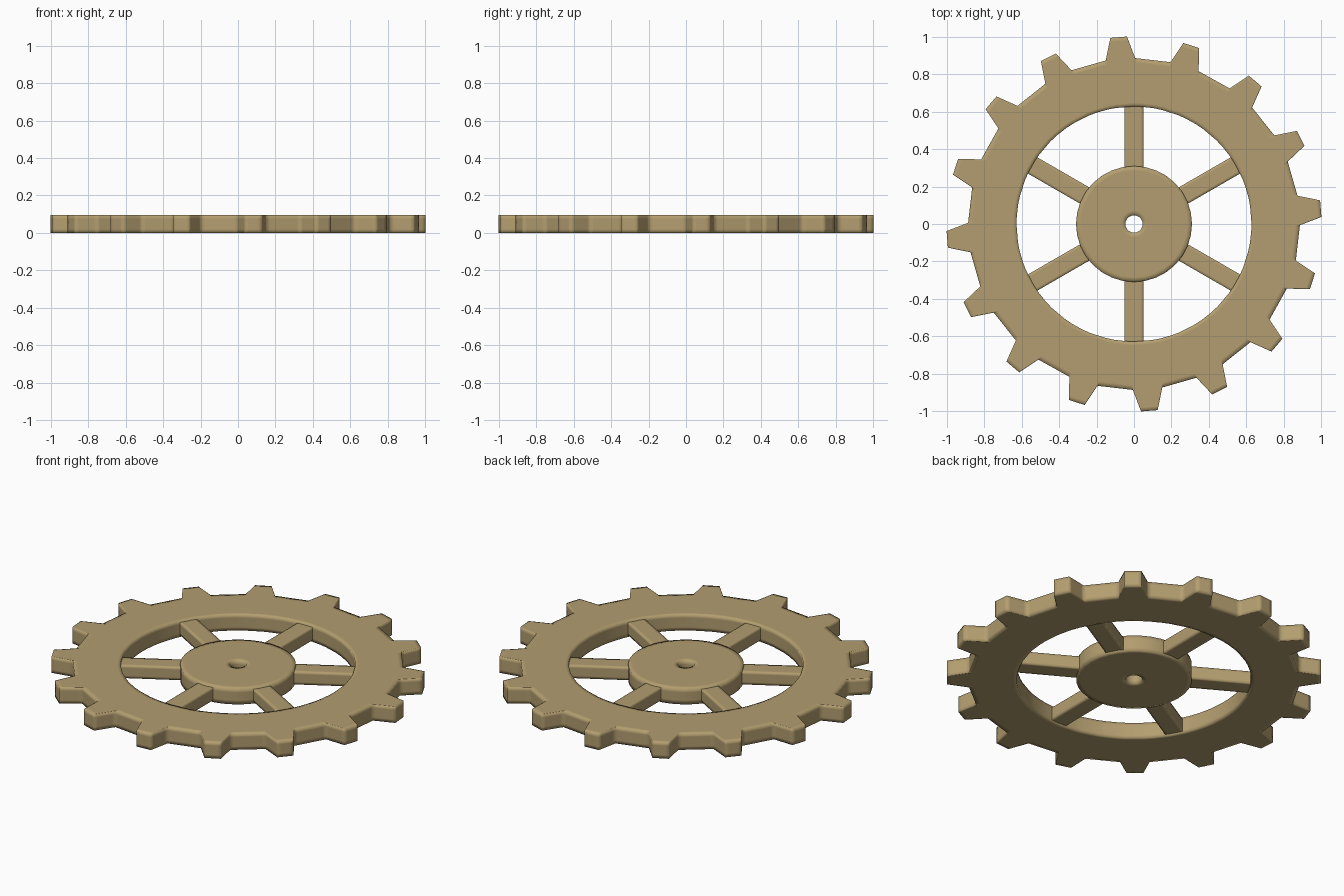
import bpy, bmesh
from math import radians, cos, sin, pi
from mathutils import Matrix

if "Cube" in bpy.data.objects:
    bpy.data.objects.remove(bpy.data.objects["Cube"])

H = 0.095          # gear thickness
TEETH = 16


def finish(name, bm, width):
    bmesh.ops.recalc_face_normals(bm, faces=bm.faces)
    me = bpy.data.meshes.new(name)
    bm.to_mesh(me)
    bm.free()
    for p in me.polygons:
        p.use_smooth = True
    ob = bpy.data.objects.new(name, me)
    bpy.context.collection.objects.link(ob)
    # square-profile bevel: support loops that soften the shading only
    bev = ob.modifiers.new("support_loops", 'BEVEL')
    bev.width = width
    bev.segments = 2
    bev.profile = 1.0
    bev.limit_method = 'ANGLE'
    bev.angle_limit = radians(30)
    me.materials.append(mat)
    return ob


def ring(name, outer, inner, z0, z1, width):
    """Solid ring between two loops with matching point counts."""
    bm = bmesh.new()
    loops = [[bm.verts.new((x, y, z)) for x, y in pts]
             for pts, z in ((outer, z0), (outer, z1), (inner, z1), (inner, z0))]
    n = len(outer)
    for k in range(4):
        a, b = loops[k], loops[(k + 1) % 4]
        for i in range(n):
            j = (i + 1) % n
            bm.faces.new((a[i], a[j], b[j], b[i]))
    return finish(name, bm, width)


def polar(r, a):
    return r * cos(a), r * sin(a)


mat = bpy.data.materials.new("tan")
mat.diffuse_color = (0.45, 0.34, 0.16, 1)
mat.use_nodes = True
mat.node_tree.nodes["Principled BSDF"].inputs["Base Color"].default_value = mat.diffuse_color

# toothed rim
outer, inner = [], []
for t in range(TEETH):
    for r, d in ((0.887, -5.1), (1.003, -2.55), (1.003, 2.55), (0.887, 5.1)):
        a = radians(4.7 + d) + t * 2 * pi / TEETH
        outer.append(polar(r, a))
        inner.append(polar(0.628, radians(4.7 + d * 1.65) + t * 2 * pi / TEETH))
ring("toothed_rim", outer, inner, 0, H, 0.02)

# hub with axle hole
N = 32
ring("hub", [polar(0.31, 2 * pi * i / N) for i in range(N)],
     [polar(0.046, 2 * pi * i / N) for i in range(N)], 0, H, 0.025)

# six spokes, slightly thinner than the rim
for i in range(6):
    bm = bmesh.new()
    m = (Matrix.Rotation(radians(30 + 60 * i), 4, 'Z')
         @ Matrix.Translation((0.46, 0, H / 2))
         @ Matrix.Diagonal((0.40, 0.10, 0.075, 1)))
    bmesh.ops.create_cube(bm, size=1, matrix=m)
    finish(f"spoke_{i + 1}", bm, 0.015)
